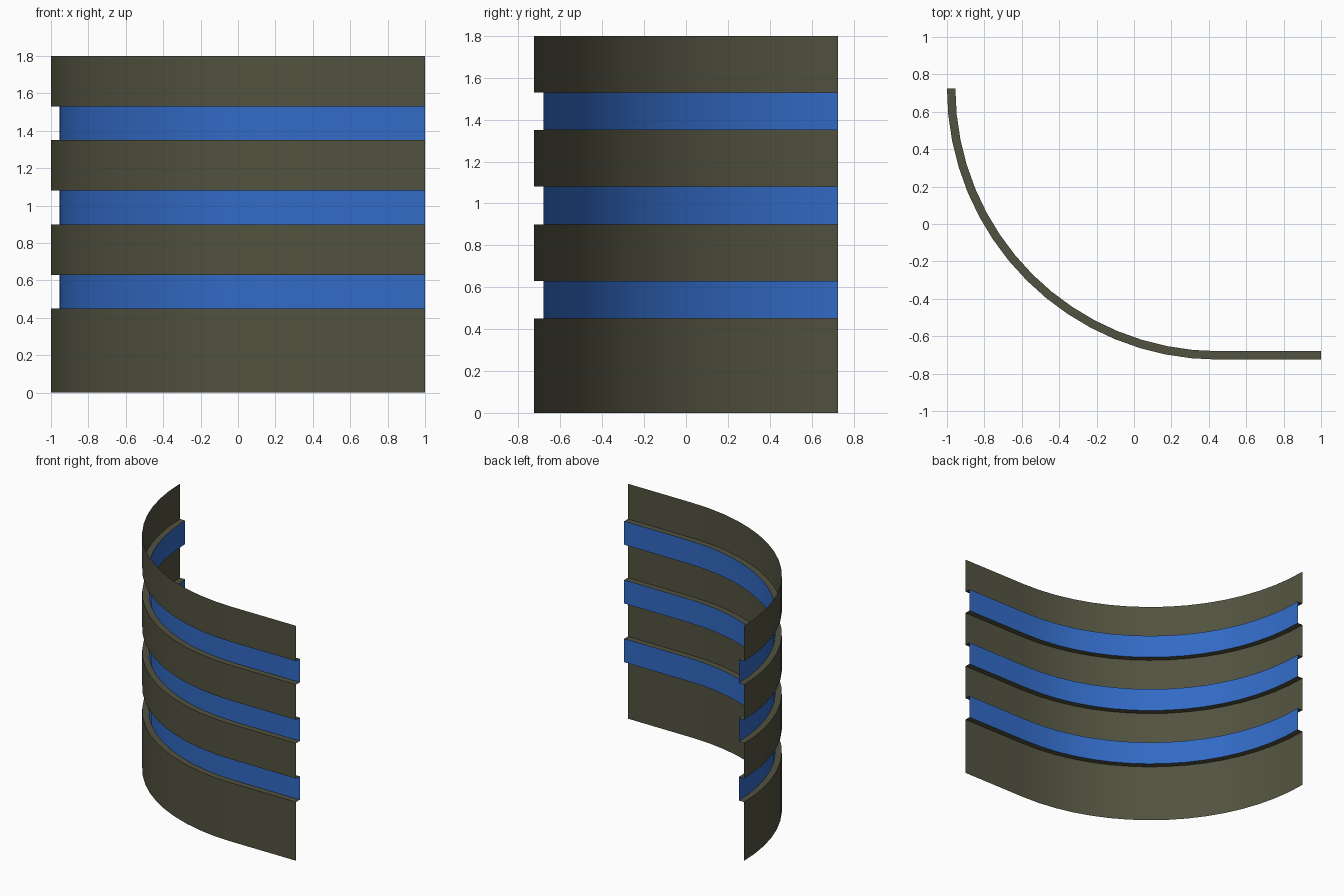
import bpy, bmesh
from math import sin, cos, radians

cube = bpy.data.objects.get("Cube")
if cube:
    bpy.data.objects.remove(cube)


def material(name, rgb):
    mat = bpy.data.materials.new(name)
    mat.use_nodes = True
    mat.diffuse_color = (*rgb, 1)
    mat.node_tree.nodes["Principled BSDF"].inputs["Base Color"].default_value = (*rgb, 1)
    return mat


olive = material("dark olive", (0.085, 0.085, 0.052))
blue = material("blue", (0.032, 0.145, 0.56))

RADIUS, CX, CY = 1.45, 0.45, 0.725
GROOVE = 0.045      # depth of each recessed band
SEGMENTS = 16


def plan(inset):
    """Quarter arc on the model's right running into a straight end."""
    r = RADIUS - inset
    angles = [radians(90 * i / SEGMENTS) for i in range(SEGMENTS + 1)]
    arc = [(CX - r * cos(a), CY - r * sin(a)) for a in angles]
    return arc + [(1.0, CY - r)]


# Vertical section: each groove steps in, rises and steps back out
section = [(0, 0)]
for i in range(3):
    low = 0.45 * (i + 1)
    high = low + 0.18
    section += [(0, low), (GROOVE, low), (GROOVE, high), (0, high)]
section.append((0, 1.8))

# Sweep the section along the plan as a single thin sheet
bm = bmesh.new()
rows = [[bm.verts.new((x, y, z)) for x, y in plan(inset)] for inset, z in section]
for (lower, upper), (a, b) in zip(zip(rows, rows[1:]), zip(section, section[1:])):
    recessed = a[0] > 0 and b[0] > 0
    for i in range(len(lower) - 1):
        face = bm.faces.new((lower[i], lower[i + 1], upper[i + 1], upper[i]))
        face.material_index = int(recessed)

mesh = bpy.data.meshes.new("curved_wall_panel")
bm.to_mesh(mesh)
bm.free()
mesh.materials.append(olive)
mesh.materials.append(blue)
panel = bpy.data.objects.new("curved_wall_panel", mesh)
bpy.context.collection.objects.link(panel)

# Smooth around the curve, crisp at the groove edges
bpy.ops.object.select_all(action="DESELECT")
panel.select_set(True)
bpy.context.view_layer.objects.active = panel
bpy.ops.object.shade_smooth_by_angle(angle=radians(30))
